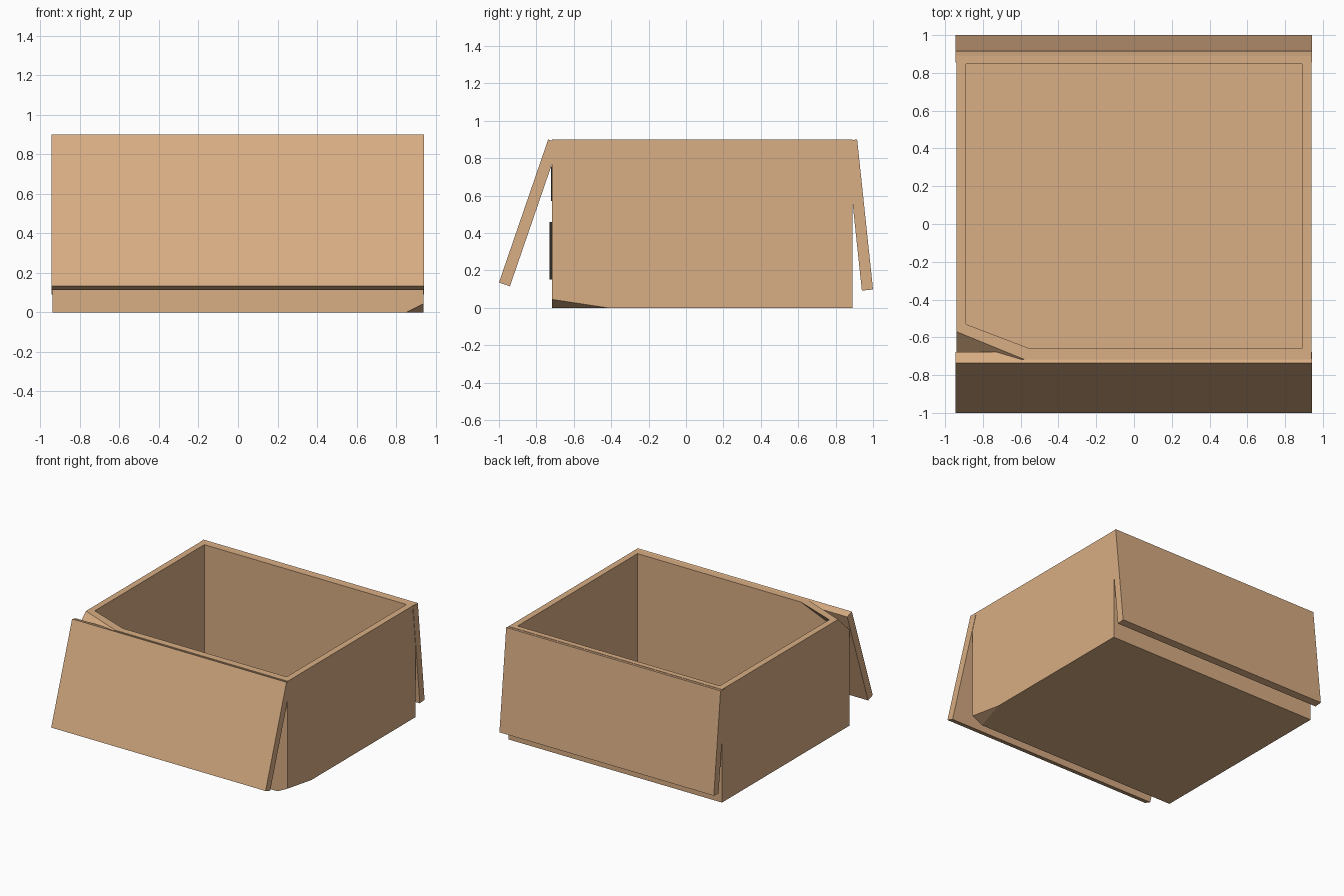
import bpy, bmesh
from mathutils import Vector

if "Cube" in bpy.data.objects:
    bpy.data.objects.remove(bpy.data.objects["Cube"])


def material(name, rgb):
    m = bpy.data.materials.new(name)
    m.diffuse_color = (*rgb, 1)
    m.use_nodes = True
    m.node_tree.nodes["Principled BSDF"].inputs["Base Color"].default_value = m.diffuse_color
    return m


card = material("cardboard", (0.69, 0.42, 0.23))
ink = material("dark_print", (0.03, 0.025, 0.02))


def add_object(name, bm, mat):
    bmesh.ops.recalc_face_normals(bm, faces=bm.faces)
    me = bpy.data.meshes.new(name)
    bm.to_mesh(me)
    bm.free()
    me.materials.append(mat)
    ob = bpy.data.objects.new(name, me)
    bpy.context.collection.objects.link(ob)
    return ob


def block(name, lo, hi, mat, dents=()):
    """Box from lo to hi; each dent is a plane through three points that slices a corner off."""
    bm = bmesh.new()
    bmesh.ops.create_cube(bm, size=1)
    for v in bm.verts:
        v.co = Vector([l + (h - l) * (c + 0.5) for l, h, c in zip(lo, hi, v.co)])
    centre = (Vector(lo) + Vector(hi)) / 2
    for a, b, c in dents:
        a, b, c = Vector(a), Vector(b), Vector(c)
        n = (b - a).cross(c - a).normalized()
        if n.dot(centre - a) > 0:
            n = -n
        bmesh.ops.bisect_plane(bm, geom=bm.verts[:] + bm.edges[:] + bm.faces[:], dist=1e-5,
                               plane_co=a, plane_no=n, clear_outer=True)
        bmesh.ops.holes_fill(bm, edges=[e for e in bm.edges if e.is_boundary], sides=0)
    return add_object(name, bm, mat)


def flap(name, hinge, tip, thickness, side):
    """Straight slab hanging from the hinge; (y, z) points lie on its outer face."""
    hinge, tip = Vector(hinge), Vector(tip)
    d = (tip - hinge).normalized()
    inward = Vector((d.y, -d.x)) * thickness * side
    bm = bmesh.new()
    ring = [bm.verts.new((-0.945, p.x, p.y))
            for p in (hinge, tip, tip + inward, hinge + inward)]
    face = bm.faces.new(ring)
    ext = bmesh.ops.extrude_face_region(bm, geom=[face])["geom"]
    bmesh.ops.translate(bm, vec=(1.888, 0, 0),
                        verts=[g for g in ext if isinstance(g, bmesh.types.BMVert)])
    # extrusion keeps the start face, so the slab is already closed
    return add_object(name, bm, card)


# Open box with a crushed top corner and a crushed bottom corner
box = block("box_body", (-0.94, -0.717, 0), (0.94, 0.89, 0.9), card, [
    ((-0.94, -0.57, 0.9), (-0.58, -0.717, 0.9), (-0.94, -0.717, 0.76)),
    ((0.85, -0.717, 0), (0.94, -0.42, 0), (0.94, -0.717, 0.045)),
])

# Inside space, following the crushed top corner
cavity = block("cavity_cutter", (-0.89, -0.66, 0.04), (0.89, 0.847, 1.0), card, [
    ((-0.89, -0.53, 0.9), (-0.55, -0.66, 0.9), (-0.89, -0.66, 0.76)),
])
cut = box.modifiers.new("hollow", "BOOLEAN")
cut.operation = "DIFFERENCE"
cut.solver = "EXACT"
cut.object = cavity
bpy.context.view_layer.objects.active = box
box.select_set(True)
bpy.ops.object.modifier_apply(modifier=cut.name)
bpy.data.objects.remove(cavity, do_unlink=True)

# Front and back flaps folded down outside
flap("front_flap", (-0.737, 0.9), (-1.0, 0.135), 0.062, -1)
flap("back_flap", (0.915, 0.9), (1.0, 0.098), 0.06, 1)

# Thin plain printed patches on the front wall, behind the flap
block("upper_print_patch", (-0.3, -0.722, 0.57), (0.3, -0.715, 0.755), ink)
block("lower_print_patch", (-0.4, -0.73, 0.15), (0.4, -0.715, 0.46), ink)
